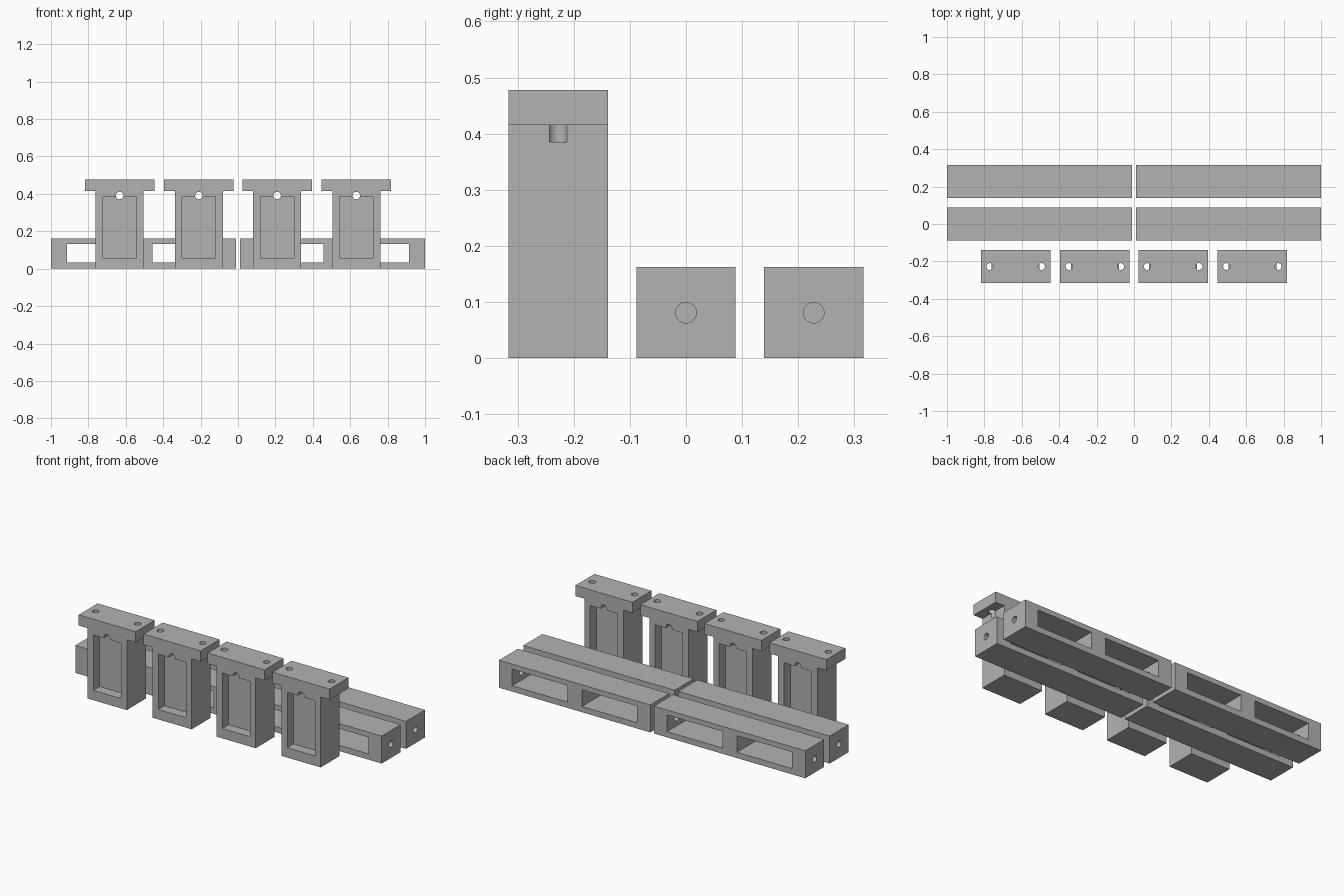
import bpy
import bmesh
from mathutils import Matrix, Vector

default = bpy.data.objects.get("Cube")
if default:
    bpy.data.objects.remove(default, do_unlink=True)

grey = bpy.data.materials.new("plain_grey")
grey.use_nodes = True
colour = (0.45, 0.45, 0.45, 1)
grey.diffuse_color = colour
grey.node_tree.nodes["Principled BSDF"].inputs["Base Color"].default_value = colour


def add_object(name, bm):
    bmesh.ops.recalc_face_normals(bm, faces=bm.faces)
    mesh = bpy.data.meshes.new(name)
    bm.to_mesh(mesh)
    bm.free()
    mesh.materials.append(grey)
    obj = bpy.data.objects.new(name, mesh)
    bpy.context.collection.objects.link(obj)
    return obj


def box(name, centre, size):
    bm = bmesh.new()
    matrix = Matrix.Translation(centre) @ Matrix.Diagonal((*size, 1))
    bmesh.ops.create_cube(bm, size=1, matrix=matrix)
    return add_object(name, bm)


def rod(name, centre, axis, radius, length):
    bm = bmesh.new()
    turn = Vector(axis).to_track_quat("Z", "Y").to_matrix().to_4x4()
    bmesh.ops.create_cone(bm, cap_ends=True, segments=32, radius1=radius, radius2=radius,
                          depth=length, matrix=Matrix.Translation(centre) @ turn)
    return add_object(name, bm)


def cut(obj, cutters):
    # Subtract each cutter in turn, bake the result and discard the cutters
    for cutter in cutters:
        cutter.hide_render = True
        mod = obj.modifiers.new("cut", "BOOLEAN")
        mod.operation = "DIFFERENCE"
        mod.solver = "EXACT"
        mod.object = cutter
    graph = bpy.context.evaluated_depsgraph_get()
    baked = bpy.data.meshes.new_from_object(obj.evaluated_get(graph))
    obj.modifiers.clear()
    obj.data = baked
    for cutter in cutters:
        bpy.data.objects.remove(cutter, do_unlink=True)


def smooth_rounds(obj):
    bpy.ops.object.select_all(action="DESELECT")
    obj.select_set(True)
    bpy.context.view_layer.objects.active = obj
    bpy.ops.object.shade_smooth_by_angle()


def repeat(obj, name, places):
    # First place uses the object itself, the rest share its mesh
    for i, place in enumerate(places):
        item = obj
        if i:
            item = obj.copy()
            bpy.context.collection.objects.link(item)
        item.name = f"{name}_{i + 1}"
        item.location = place


DEPTH = 0.177
HOLE = 0.0185

# T-shaped post: outline extruded front to back
BODY, HEAD, NECK, TOP = 0.128, 0.186, 0.415, 0.478
half = [(BODY, 0), (BODY, NECK), (HEAD, NECK), (HEAD, TOP)]
outline = half + [(-x, z) for x, z in reversed(half)]
bm = bmesh.new()
face = bm.faces.new([bm.verts.new((x, -DEPTH / 2, z)) for x, z in outline])
side = bmesh.ops.extrude_face_region(bm, geom=[face])
bmesh.ops.translate(bm, vec=(0, DEPTH, 0),
                    verts=[v for v in side["geom"] if isinstance(v, bmesh.types.BMVert)])
post = add_object("post", bm)

# Recesses on both faces leave a central web, with a wire hole through it
WEB = 0.059
cutters = [rod("wire_hole", (0, 0, 0.391), (0, 1, 0), 0.02, 1)]
for s in (-1, 1):
    cutters.append(box("recess", (0, s * (WEB / 2 + 0.1), 0.2215), (0.18, 0.2, 0.327)))
    # Screw holes in the head also notch the top of the body
    cutters.append(rod("screw_hole", (s * 0.138, 0, 0.485), (0, 0, 1), HOLE, 0.2))
cut(post, cutters)
smooth_rounds(post)
repeat(post, "post", [(x, -0.2275, 0) for x in (-0.633, -0.209, 0.209, 0.633)])

# Beam with two through windows and a hole in each end wall
LENGTH, HEIGHT = 0.988, 0.162
beam = box("beam", (0, 0, HEIGHT / 2), (LENGTH, DEPTH, HEIGHT))
cutters = []
for s in (-1, 1):
    cutters.append(box("window", (s * 0.228, 0, 0.083), (0.36, 1, 0.098)))
    cutters.append(rod("end_hole", (s * LENGTH / 2, 0, 0.081), (1, 0, 0), HOLE, 0.3))
cut(beam, cutters)
smooth_rounds(beam)
repeat(beam, "beam", [(x, y, 0) for y in (0, 0.2275) for x in (-0.506, 0.506)])
